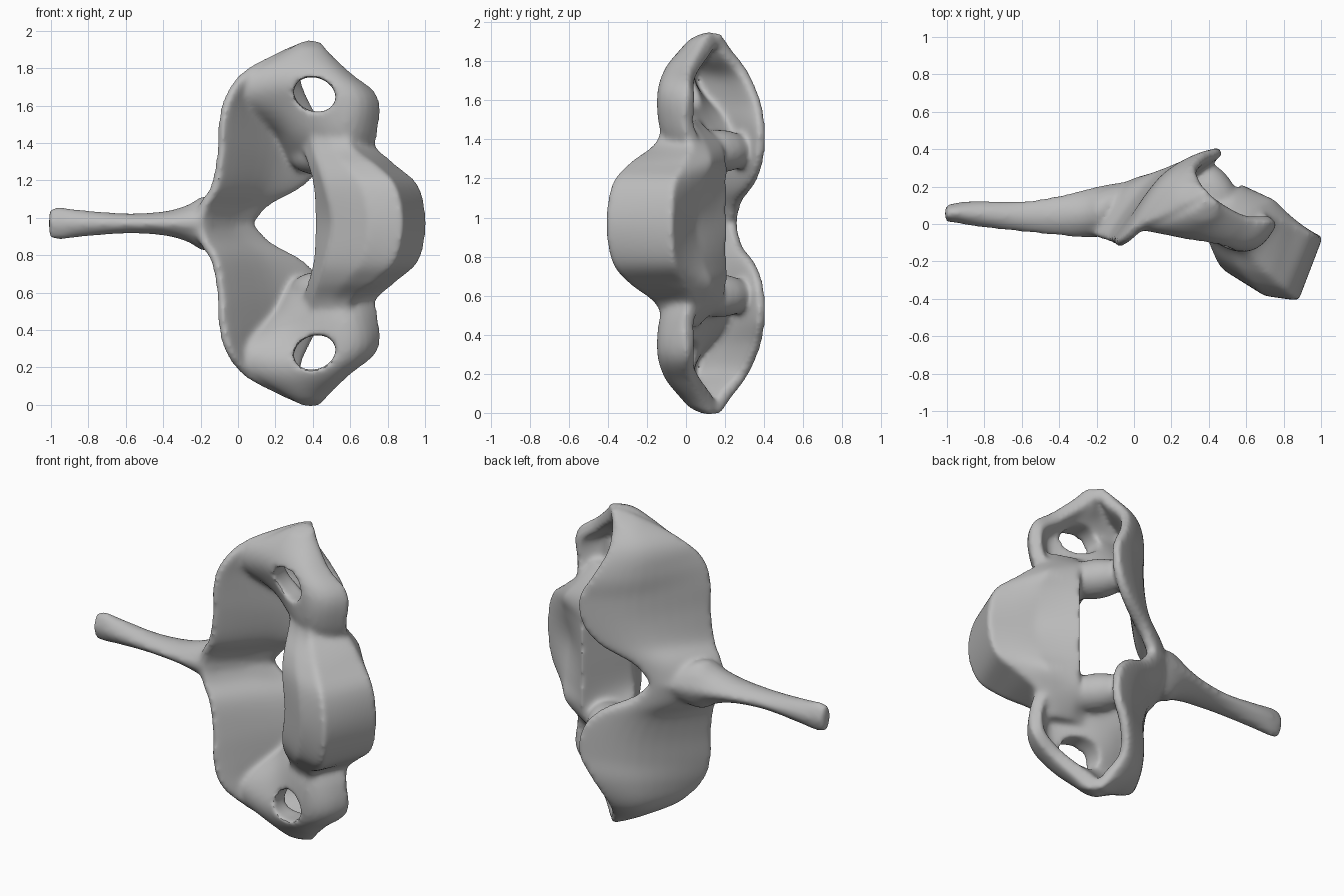
import bpy, bmesh, math
from mathutils import Vector, Matrix

if "Cube" in bpy.data.objects:
    bpy.data.objects.remove(bpy.data.objects["Cube"], do_unlink=True)

MID = 0.97          # height of the symmetry plane
parts = []


def smooth_path(points, steps):
    """Curve passing through every given point."""
    out = []
    last = len(points) - 1
    for i in range(last):
        a, b = points[max(i - 1, 0)], points[i]
        c, d = points[i + 1], points[min(i + 2, last)]
        for k in range(steps):
            t = k / steps
            out.append(b + (c - a) * (t / 2)
                       + (a * 2 - b * 5 + c * 4 - d) * (t * t / 2)
                       + (b * 3 - a - c * 3 + d) * (t ** 3 / 2))
    return out + [points[last]]


def add_object(name, bm):
    bmesh.ops.recalc_face_normals(bm, faces=bm.faces)
    mesh = bpy.data.meshes.new(name)
    bm.to_mesh(mesh)
    bm.free()
    obj = bpy.data.objects.new(name, mesh)
    bpy.context.collection.objects.link(obj)
    return obj


def apply(obj, kind, **settings):
    bpy.context.view_layer.objects.active = obj
    mod = obj.modifiers.new(kind, kind)
    for key, value in settings.items():
        setattr(mod, key, value)
    bpy.ops.object.modifier_apply(modifier=mod.name)


def grid(rows, closed=False):
    bm = bmesh.new()
    verts = [[bm.verts.new(p) for p in row] for row in rows]
    n = len(rows[0])
    for low, high in zip(verts, verts[1:]):
        for j in range(n if closed else n - 1):
            k = (j + 1) % n
            bm.faces.new((low[j], low[k], high[k], high[j]))
    if closed:
        bm.faces.new(verts[0])
        bm.faces.new(verts[-1])
    return bm


def cross_smooth(rows, steps):
    columns = [smooth_path(list(col), steps) for col in zip(*rows)]
    return [list(row) for row in zip(*columns)]


def loft(name, rings, steps=5):
    parts.append(add_object(name, grid(cross_smooth(rings, steps), True)))


def sheet(name, rows, side, thickness, edge):
    """Curved plate, thick in the middle and thinner at its rims and tip."""
    rows = [[Vector((p.x, p.y, MID + side * p.z)) for p in row] for row in rows]
    rows = [smooth_path(row, 6) for row in cross_smooth(rows, 5)]
    obj = add_object(name, grid(rows))
    group = obj.vertex_groups.new(name="thickness")
    n = len(rows[0])
    for i in range(len(rows)):
        tip = min(1, .35 + 4 * (1 - i / (len(rows) - 1)))
        for j in range(n):
            rim = edge + (1 - edge) * math.sin(math.pi * j / (n - 1))
            group.add([i * n + j], min(tip, rim), "REPLACE")
    apply(obj, "SOLIDIFY", thickness=thickness, offset=0, vertex_group="thickness")
    parts.append(obj)


def ellipsoid(name, centre, radii, turn):
    bm = bmesh.new()
    place = (Matrix.Translation(centre) @ Matrix.Rotation(math.radians(turn), 4, "Z")
             @ Matrix.Diagonal((*radii, 1)))
    bmesh.ops.create_uvsphere(bm, u_segments=20, v_segments=12, radius=1, matrix=place)
    parts.append(add_object(name, bm))


# Central body: ridged sections, narrowing into a pillar at each end
body = [
    (0, [(.88, -.41), (1.01, -.07), (.76, .05), (.57, .21), (.41, -.06), (.5, -.26), (.7, -.385)]),
    (.2, [(.84, -.38), (.97, -.06), (.77, .09), (.57, .21), (.4, -.07), (.46, -.23), (.66, -.35)]),
    (.31, [(.74, -.29), (.85, -.01), (.75, .13), (.57, .21), (.37, -.02), (.43, -.17), (.58, -.26)]),
    (.41, [(.61, -.16), (.74, .03), (.68, .1), (.55, .18), (.34, .06), (.4, -.08), (.51, -.14)]),
    (.53, [(.57, -.12), (.66, -.01), (.6, .03), (.5, .06), (.35, .08), (.38, -.01), (.48, -.08)]),
]
stack = [(-w, ring) for w, ring in reversed(body[1:])] + body
loft("central_body", [[Vector((x, y, MID + w)) for x, y in ring] for w, ring in stack])

# Long rear spine: lens sections (x, centre y, half depth, half height)
spine = [(-1.01, .055, .045, .08), (-.95, .06, .055, .09), (-.85, .055, .07, .075),
         (-.6, .04, .085, .055), (-.4, .045, .11, .065), (-.27, .055, .13, .1),
         (-.18, .07, .135, .15), (-.1, .12, .1, .12), (-.02, .17, .06, .05)]
angles = [math.tau * i / 16 for i in range(16)]
loft("rear_spine", [[Vector((x, y + d * math.cos(a),
                             MID + h * math.sin(a) * abs(math.sin(a)) ** .5))
                     for a in angles] for x, y, d, h in spine])

# Wing plates: front edge and back edge, bulged outward between them
wing_edges = [
    ((-.23, -.06, -.02), (.06, .24, -.02)),
    ((-.19, -.07, .1), (.16, .27, .1)),
    ((-.13, -.09, .2), (.34, .34, .2)),
    ((-.1, -.1, .38), (.44, .38, .32)),
    ((-.09, -.11, .55), (.46, .39, .48)),
    ((-.05, -.09, .69), (.39, .37, .62)),
    ((.04, -.02, .8), (.33, .3, .77)),
    ((.24, .06, .9), (.36, .21, .88)),
    ((.385, .145, .97), (.405, .165, .97)),
]
wing_rows = []
for front, back in wing_edges:
    f, b = Vector(front), Vector(back)
    bulge = Vector((-.7, .7, 0)) * (b - f).length * .08
    wing_rows.append([f, f.lerp(b, .58) + bulge, b])

# Side plates: carry the round openings
side_rows = [
    (.36, [(.28, .28), (.36, .18), (.55, -.02), (.7, .07)]),
    (.5, [(.2, .22), (.32, .08), (.57, -.08), (.73, .02)]),
    (.66, [(.04, .03), (.28, .01), (.59, -.09), (.73, .03)]),
    (.77, [(.06, .01), (.28, -.02), (.5, -.05), (.6, .04)]),
    (.88, [(.23, .06), (.33, .04), (.43, .06), (.48, .1)]),
    (.965, [(.38, .14), (.39, .14), (.4, .14), (.41, .15)]),
]
side_rows = [[Vector((x, y, w)) for x, y in row] for w, row in side_rows]

cutters = []
for side, label in ((1, "upper"), (-1, "lower")):
    sheet(label + "_wing", wing_rows, side, .1, .45)
    sheet(label + "_side_plate", side_rows, side, .125, .55)
    # Thick bridge from wing to body, closing the pocket behind the opening
    ellipsoid(label + "_bridge", (.42, .165, MID + side * .37), (.2, .12, .11), -56)

    # Cutter for the opening
    bm = bmesh.new()
    place = (Matrix.Translation((.41, -.14, MID + side * .69))
             @ Matrix.Rotation(math.radians(side * 20), 4, "Y")
             @ Matrix.Diagonal((.115, 1, .09, 1))
             @ Matrix.Rotation(math.pi / 2, 4, "X"))
    bmesh.ops.create_cone(bm, cap_ends=True, segments=24, radius1=1, radius2=1,
                          depth=.56, matrix=place)
    cutter = add_object(label + "_opening_cutter", bm)
    cutter.hide_render = True
    cutters.append(cutter)

# Fuse the parts into one bone, open the holes and soften
bpy.ops.object.select_all(action="DESELECT")
for obj in parts:
    obj.select_set(True)
bone = parts[0]
bpy.context.view_layer.objects.active = bone
bpy.ops.object.join()
bone.name = "vertebra"
bone.vertex_groups.clear()
apply(bone, "REMESH", mode="VOXEL", voxel_size=.013)
for cutter in cutters:
    apply(bone, "BOOLEAN", operation="DIFFERENCE", object=cutter, solver="EXACT")
    bpy.data.objects.remove(cutter, do_unlink=True)
apply(bone, "REMESH", mode="VOXEL", voxel_size=.013)
apply(bone, "SMOOTH", factor=.5, iterations=12)

# Plain grey finish
grey = bpy.data.materials.new("bone_grey")
grey.use_nodes = True
colour = (.5, .5, .5, 1)
grey.diffuse_color = colour
grey.node_tree.nodes["Principled BSDF"].inputs["Base Color"].default_value = colour
bone.data.materials.clear()
bone.data.materials.append(grey)
bone.select_set(True)
bpy.context.view_layer.objects.active = bone
bpy.ops.object.shade_smooth_by_angle(angle=math.radians(40))
